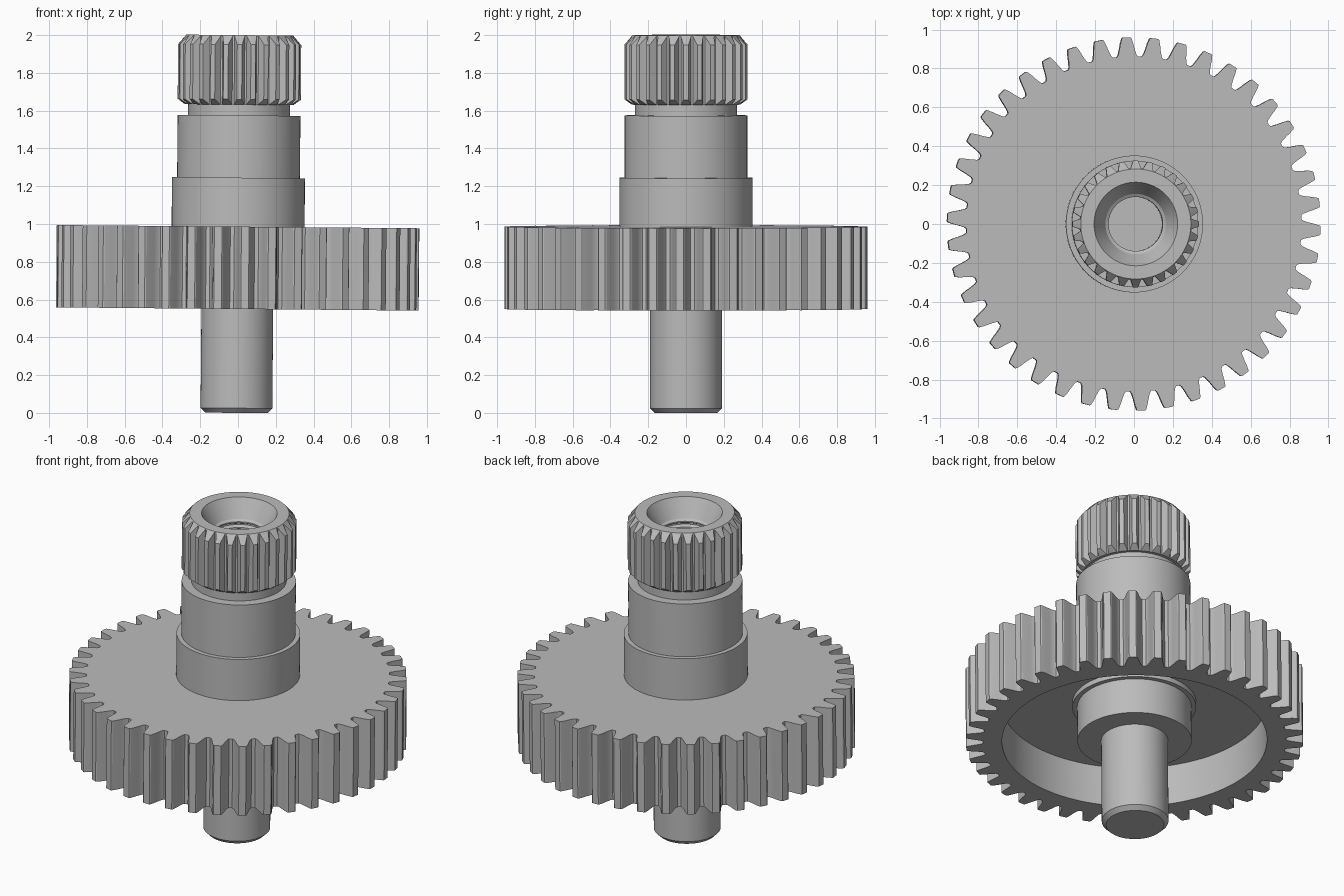
import bpy
import bmesh
from math import cos, sin, pi, radians
from mathutils import Matrix

cube = bpy.data.objects.get("Cube")
if cube:
    bpy.data.objects.remove(cube, do_unlink=True)

steel = bpy.data.materials.new("grey_steel")
steel.use_nodes = True
GREY = (0.5, 0.5, 0.5, 1)
steel.diffuse_color = GREY
steel.node_tree.nodes["Principled BSDF"].inputs["Base Color"].default_value = GREY


def finish(bm, name):
    bmesh.ops.recalc_face_normals(bm, faces=bm.faces)
    mesh = bpy.data.meshes.new(name)
    bm.to_mesh(mesh)
    bm.free()
    mesh.materials.append(steel)
    obj = bpy.data.objects.new(name, mesh)
    bpy.context.collection.objects.link(obj)
    return obj


def lathe(name, profile, closed=False, steps=96):
    """Spin a (radius, height) profile around z."""
    bm = bmesh.new()
    verts = [bm.verts.new((r, 0, z)) for r, z in profile]
    edges = [bm.edges.new(pair) for pair in zip(verts, verts[1:])]
    if closed:
        edges.append(bm.edges.new((verts[-1], verts[0])))
    bmesh.ops.spin(bm, geom=verts + edges, cent=(0, 0, 0), axis=(0, 0, 1),
                   angle=2 * pi, steps=steps, use_merge=False)
    bmesh.ops.remove_doubles(bm, verts=bm.verts, dist=0.0005)
    return finish(bm, name)


def toothed_prism(name, count, tooth, z0, z1, phase=0.0):
    """Extrude a ring of teeth; tooth = half outline as (radius, pitch fraction)."""
    outline = [(r, -f) for r, f in tooth] + [(r, f) for r, f in reversed(tooth)]
    bm = bmesh.new()
    pitch = 2 * pi / count
    ring = []
    for i in range(count):
        for r, f in outline:
            a = phase + (i + f) * pitch
            ring.append(bm.verts.new((r * cos(a), r * sin(a), z0)))
    base = bm.faces.new(ring)
    extruded = bmesh.ops.extrude_face_region(bm, geom=[base], use_keep_orig=True)
    top = [v for v in extruded["geom"] if isinstance(v, bmesh.types.BMVert)]
    bmesh.ops.translate(bm, verts=top, vec=(0, 0, z1 - z0))
    return finish(bm, name)


def boolean(obj, cutter, operation):
    mod = obj.modifiers.new("cut", 'BOOLEAN')
    mod.object, mod.operation, mod.solver = cutter, operation, 'EXACT'
    bpy.context.view_layer.objects.active = obj
    bpy.ops.object.modifier_apply(modifier=mod.name)
    bpy.data.objects.remove(cutter, do_unlink=True)


# Stepped shaft with a countersunk, threaded bore in its top
CORE = 0.27
profile = [(0, 0), (0.165, 0), (0.19, 0.025), (0.19, 0.55), (0.325, 0.55),
           (0.325, 0.77), (0.352, 0.77), (0.352, 1.245), (0.325, 1.245),
           (0.325, 1.575), (CORE, 1.575), (CORE, 2), (0.215, 2), (0.155, 1.89)]
for i in range(10):
    z = 1.88 - i * 0.036
    profile += [(0.139, z), (0.139, z - 0.008), (0.157, z - 0.018), (0.157, z - 0.026)]
profile += [(0.139, 1.5), (0, 1.5)]
shaft = lathe("stepped_shaft", profile)

# Flat milled into the lower end of the shaft
bm = bmesh.new()
bmesh.ops.create_cube(bm, size=1)
bm.transform(Matrix.Rotation(radians(190), 4, 'Z')
             @ Matrix.Translation((0.276, 0, 0.145))
             @ Matrix.Diagonal((0.4, 0.8, 0.49, 1)))
boolean(shaft, finish(bm, "flat_cutter"), 'DIFFERENCE')

# Spur gear, hollowed underneath around the hub
gear = toothed_prism("spur_gear", 42,
                     [(0.862, 0.42), (0.872, 0.36), (0.90, 0.29),
                      (0.93, 0.235), (0.955, 0.175), (0.96, 0.14)],
                     0.55, 0.986, radians(-2))
recess = lathe("recess_cutter", [(0, 0.4), (0.754, 0.4), (0.754, 0.8), (0, 0.8)])
boolean(gear, recess, 'DIFFERENCE')

# Splined crown: chamfered ring trimmed to pointed teeth
crown = lathe("splined_crown", [(CORE, 1.632), (0.287, 1.632), (0.326, 1.66),
                                (0.326, 1.95), (0.283, 2), (CORE, 2)], closed=True)
teeth = toothed_prism("spline_cutter", 28, [(0.287, 0.42), (0.34, 0.1)], 1.5, 2.1)
boolean(crown, teeth, 'INTERSECT')

# Slight lean of the whole part, then smooth shading with sharp edges
lean = (Matrix.Translation((0, 0, 0.95)) @ Matrix.Rotation(0.009, 4, 'Y')
        @ Matrix.Translation((0, 0, -0.95)))
bpy.ops.object.select_all(action='DESELECT')
for obj in (shaft, gear, crown):
    obj.data.transform(lean)
    obj.select_set(True)
bpy.context.view_layer.objects.active = shaft
bpy.ops.object.shade_smooth_by_angle(angle=radians(25))
